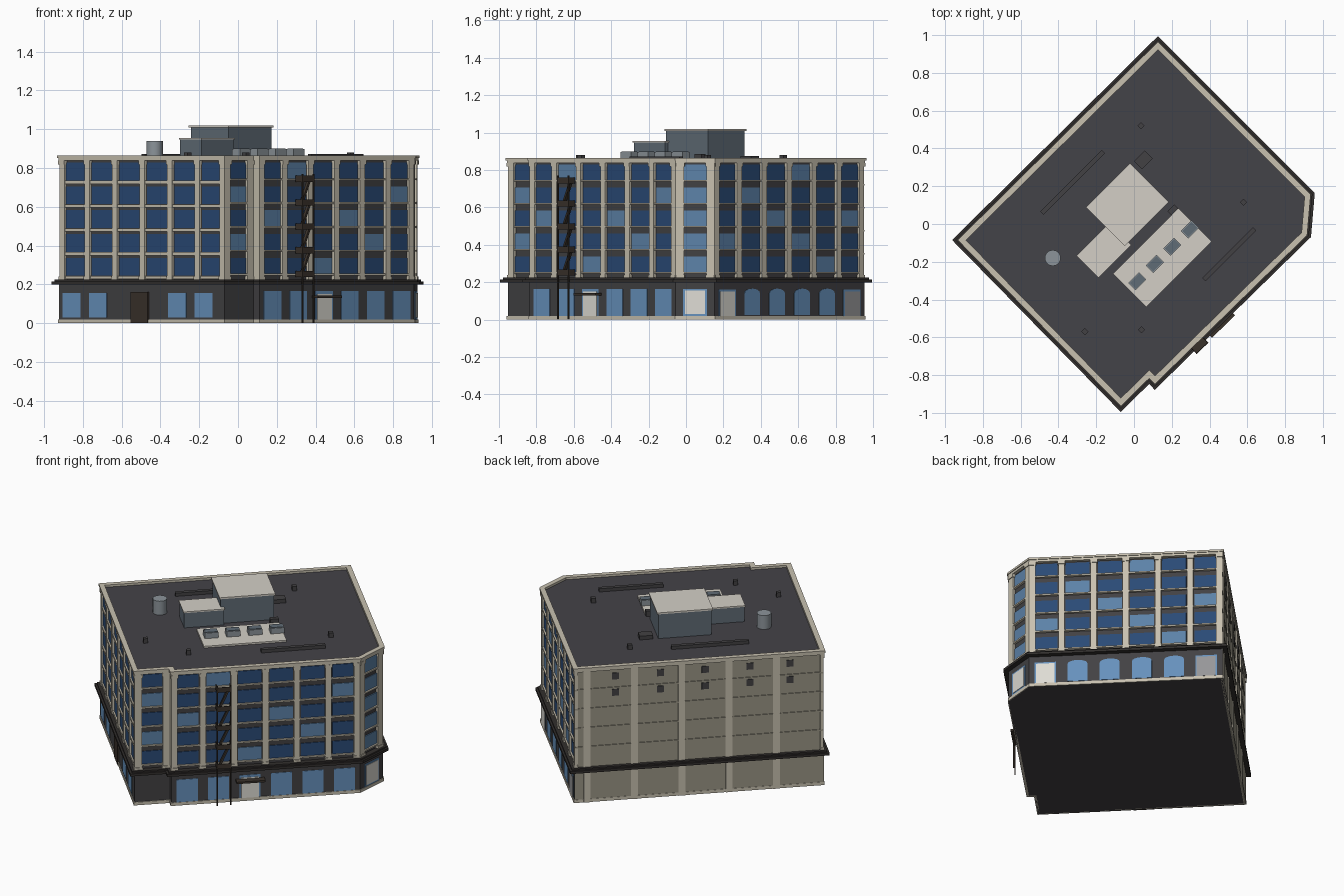
import bpy, bmesh, math
from mathutils import Vector

if "Cube" in bpy.data.objects:
    bpy.data.objects.remove(bpy.data.objects["Cube"])

# ---------- materials ----------
def mat(name, r, g, b):
    m = bpy.data.materials.new(name)
    m.diffuse_color = [((c / 255 + 0.055) / 1.055) ** 2.4 for c in (r, g, b)] + [1]
    m.use_nodes = True
    m.node_tree.nodes["Principled BSDF"].inputs["Base Color"].default_value = m.diffuse_color
    return m

STONE = mat("stone", 200, 193, 176)
BLANK = mat("blank_wall", 155, 150, 134)
DARK = mat("dark_stone", 66, 65, 67)
BELT = mat("belt_dark", 50, 47, 45)
GLASS = mat("glass", 42, 74, 118)
LIGHT = mat("light_glass", 92, 130, 168)
SHOP = mat("shop_glass", 102, 145, 188)
WHITE = mat("pale_panel", 222, 220, 212)
GREY = mat("grey_panel", 150, 150, 152)
ROOF = mat("roof_felt", 68, 67, 72)
METAL = mat("metal", 96, 108, 118)
UNIT = mat("unit_grey", 140, 148, 154)
PALE = mat("pale_roof", 212, 207, 198)
IRON = mat("iron", 58, 50, 43)

# ---------- helpers ----------
parts = {}

def prism(name, m, pts, vec):
    """Extrude a closed 3D outline along vec, collected into the named part."""
    bm = parts.setdefault(name, (bmesh.new(), m))[0]
    a = [bm.verts.new(p) for p in pts]
    b = [bm.verts.new(Vector(p) + vec) for p in pts]
    n = len(a)
    bm.faces.new(a)
    bm.faces.new(b[::-1])
    for i in range(n):
        bm.faces.new((a[i], b[i], b[(i + 1) % n], a[(i + 1) % n]))

def offset(poly, d):
    out = []
    for i, p in enumerate(poly):
        e1 = (p - poly[i - 1]).normalized()
        e2 = (poly[(i + 1) % len(poly)] - p).normalized()
        n1, n2 = Vector((e1.y, -e1.x)), Vector((e2.y, -e2.x))
        out.append(p + (n1 + n2) * d / (1 + n1.dot(n2)))
    return out

def slab(name, m, d, z0, z1):
    prism(name, m, [(p.x, p.y, z0) for p in offset(WALL, d)], Vector((0, 0, z1 - z0)))

def ring(name, m, d0, d1, z0, z1):
    o, i = offset(WALL, d1), offset(WALL, d0)
    for k in range(len(o)):
        j = (k + 1) % len(o)
        prism(name, m, [(p.x, p.y, z0) for p in (o[k], o[j], i[j], i[k])], Vector((0, 0, z1 - z0)))

def frame(e):
    a, b = WALL[e], WALL[(e + 1) % len(WALL)]
    t = (b - a).normalized()
    return a, t, Vector((t.y, -t.x)), (b - a).length

def outline(name, m, e, uz, d0, d1):
    a, t, n, _ = frame(e)
    pts = [(*(a + t * u + n * d0), z) for u, z in uz]
    prism(name, m, pts, Vector((n.x, n.y, 0)) * (d1 - d0))

def panel(name, m, e, u, w, z0, z1, d0, d1):
    outline(name, m, e, [(u - w / 2, z0), (u + w / 2, z0), (u + w / 2, z1), (u - w / 2, z1)], d0, d1)

def box(name, m, x, y, lx, ly, z0, z1):
    """Box turned 45 degrees: lx along (1,1), ly along (1,-1)."""
    c, p, q = Vector((x, y, z0)), Vector((.7071, .7071, 0)) * lx / 2, Vector((.7071, -.7071, 0)) * ly / 2
    prism(name, m, [c - p - q, c + p - q, c + p + q, c - p + q], Vector((0, 0, z1 - z0)))

# ---------- main masses ----------
BELT_LINE = [Vector(p) for p in ((-.963, -.085), (-.07, -.995), (.08, -.847), (.11, -.878),
                                 (.937, -.069), (.957, .164), (.127, .995))]
WALL = offset(BELT_LINE, -.03)
slab("ground_floor", DARK, 0, .0, .2)
ring("plinth", STONE, -.01, .005, 0, .02)
slab("belt_course", BELT, .03, .2, .216)
slab("belt_cap", BELT, .018, .216, .225)
slab("upper_core", DARK, -.016, .225, .842)
slab("roof_deck", ROOF, -.02, .842, .851)
ring("cornice", STONE, -.022, .004, .838, .852)
ring("parapet", STONE, -.022, .009, .852, .865)

# ---------- street facades ----------
Z0, FH = .225, .123
# light panes as floor number per bay
lit = {0: [()] * 6, 1: [(2, 4)], 3: [(3,), (5,), (1,), (3,), (2,), (4,)], 4: [(1, 2, 3, 4, 5)],
       5: [(2,), (4,), (3,), (5, 2), (1,), (3,)]}
for e, bays in lit.items():
    L = frame(e)[3]
    N = len(bays)
    pw = .044 if N == 1 else .036
    for i in range(N + 1):
        u = min(max(i * L / N, pw / 2), L - pw / 2)
        panel("pilasters", STONE, e, u, pw, .225, .84, -.02, 0)
        panel("pilaster_bases", STONE, e, u, pw + .008, .225, .24, -.02, .004)
        panel("pilaster_capitals", STONE, e, u, pw + .008, .818, .838, -.02, .005)
    for i, on in enumerate(bays):
        u, w = (i + .5) * L / N, L / N - pw
        for f in range(5):
            z = Z0 + f * FH
            m = LIGHT if f + 1 in on else GLASS
            name = "light_windows" if f + 1 in on else "windows"
            zb = z + (.02 if e == 0 else .03)
            panel(name, m, e, u, w - .012, zb, z + .112, -.02, -.011)
            if e == 0:
                panel("floor_bands", STONE, e, u, w, z + .002, z + .018, -.02, -.003)
            else:
                panel("window_sills", STONE, e, u, w, z + .021, z + .03, -.02, -.001)
# corner pier at the notch
panel("pilasters", STONE, 2, frame(2)[3] / 2, frame(2)[3], .225, .84, -.02, 0)

# ---------- ground floor openings ----------
L = frame(0)[3]
for x in (.075, .235, .715, .875):
    panel("shop_windows", SHOP, 0, x * L, .13, .03, .155, -.01, .003)
panel("side_door", IRON, 0, .49 * L, .125, 0, .16, -.01, .008)
L3, L5, L4 = frame(3)[3], frame(5)[3], frame(4)[3]
for i in range(6):
    u = (i + .5) * L3 / 6
    panel("shop_windows", SHOP, 3, u, .125, .02, .165, -.01, .003)
    if i == 2:
        panel("main_door", WHITE, 3, u, .105, .02, .15, -.01, .006)
        panel("door_canopy", IRON, 3, u, .17, .13, .142, 0, .045)
    u = (i + .5) * L5 / 6
    if i in (0, 5):
        panel("end_door_frame", SHOP if i == 0 else GREY, 5, u, .128, .02, .16, -.01, .003)
        panel("end_door_pale" if i == 0 else "end_door_grey", WHITE if i == 0 else GREY,
              5, u, .11, .02, .15, -.01, .006)
    else:
        arch = [(u - .058, .025), (u + .058, .025)]
        arch += [(u + .058 * math.cos(t * math.pi / 8), .142 + .024 * math.sin(t * math.pi / 8)) for t in range(9)]
        outline("arched_windows", SHOP, 5, arch, -.01, .003)
panel("corner_door_frame", SHOP, 4, L4 / 2, .13, .02, .165, -.01, .003)
panel("corner_door", WHITE, 4, L4 / 2, .108, .03, .155, -.01, .006)

# ---------- blank rear wall ----------
L6 = frame(6)[3]
panel("rear_wall", BLANK, 6, L6 / 2, L6, 0, .2, -.01, .003)
panel("rear_wall", BLANK, 6, L6 / 2, L6, .225, .84, -.02, -.004)
for u in (.05, .24, .43, .62, .81):
    panel("rear_piers", STONE, 6, u * L6, .04, 0, .2, 0, .008)
    panel("rear_piers", STONE, 6, u * L6, .04, .225, .84, -.01, .003)
for f in range(1, 5):
    panel("rear_string_courses", BLANK, 6, L6 / 2, L6, Z0 + f * FH, Z0 + f * FH + .009, -.01, .001)
for u in (.165, .345, .525, .705, .865):
    for z in (.67, .775):
        panel("rear_vents", DARK, 6, u * L6, .042, z, z + .042, -.01, .0)

# ---------- fire escape ----------
ue = 1.5 * L3 / 6 + .025
for f in range(5):
    z = .237 + f * .123
    panel("fire_escape_platforms", IRON, 3, ue, .085, z, z + .008, 0, .05)
    panel("fire_escape_railings", IRON, 3, ue, .085, z, z + .032, .046, .05)
    for s in (-1, 1):
        panel("fire_escape_railings", IRON, 3, ue + s * .041, .004, z, z + .032, 0, .05)
    if f < 4:
        outline("fire_escape_stairs", IRON, 3, [(ue - .035, z), (ue - .022, z), (ue + .035, z + .123),
                                               (ue + .022, z + .123)], .012, .03)
for s in (-1, 1):
    panel("fire_escape_posts", IRON, 3, ue + s * .04, .007, 0, .77, .043, .05)

# ---------- rooftop ----------
box("penthouse", METAL, -.035, .103, .315, .275, .85, 1.01)
box("penthouse_cap", PALE, -.035, .103, .33, .29, 1.01, 1.02)
box("stair_house", METAL, -.16, -.14, .235, .155, .85, .948)
box("stair_house_cap", PALE, -.16, -.14, .245, .165, .948, .956)
box("equipment_pad", PALE, .15, -.178, .49, .25, .85, .862)
for i in range(4):
    box("cooling_units", UNIT, .018 + i * .0925, -.303 + i * .0915, .08, .055, .862, .897)
    box("cooling_unit_lids", METAL, .018 + i * .0925, -.303 + i * .0915, .07, .045, .897, .9)
box("roof_ducts", DARK, .505, -.16, .38, .025, .85, .872)
box("roof_ducts", DARK, -.325, .22, .46, .025, .85, .872)
box("roof_hatch", DARK, .05, .34, .08, .06, .85, .875)
box("roof_hatch", DARK, .205, .075, .05, .03, .85, .885)
for x, y in ((.037, .52), (.58, .115), (.04, -.56), (-.26, -.57)):
    box("roof_vents", DARK, x, y, .027, .027, .85, .88)

# ---------- finish meshes ----------
for name, (bm, m) in parts.items():
    bmesh.ops.recalc_face_normals(bm, faces=bm.faces)
    me = bpy.data.meshes.new(name)
    bm.to_mesh(me)
    bm.free()
    me.materials.append(m)
    bpy.context.collection.objects.link(bpy.data.objects.new(name, me))

# water tank
bpy.ops.mesh.primitive_cylinder_add(vertices=24, radius=.042, depth=.09, location=(-.43, -.18, .895))
tank = bpy.context.object
tank.name = "water_tank"
tank.data.materials.append(UNIT)
bpy.ops.object.shade_smooth_by_angle()
